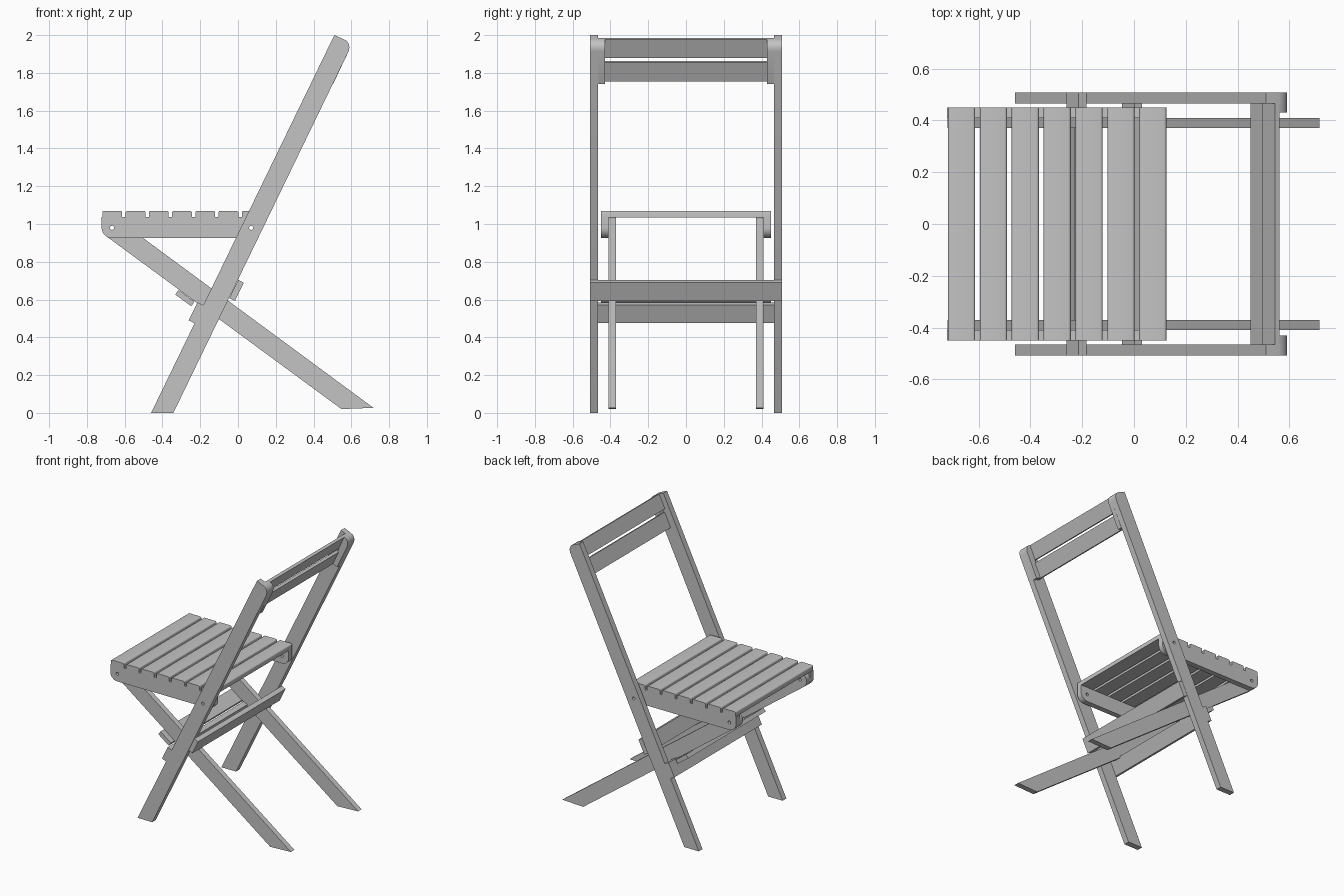
import bpy, bmesh, math
from mathutils import Vector

cube = bpy.data.objects.get("Cube")
if cube:
    bpy.data.objects.remove(cube, do_unlink=True)

GREY = (0.55, 0.55, 0.55, 1)
wood = bpy.data.materials.new("plain_grey")
wood.use_nodes = True
wood.diffuse_color = GREY
wood.node_tree.nodes["Principled BSDF"].inputs["Base Color"].default_value = GREY


def prism(name, profile, y0, y1):
    """Extrude an x-z outline from y0 to y1."""
    bm = bmesh.new()
    face = bm.faces.new([bm.verts.new((x, y0, z)) for x, z in profile])
    top = bmesh.ops.extrude_face_region(bm, geom=[face])["geom"]
    verts = [v for v in top if isinstance(v, bmesh.types.BMVert)]
    bmesh.ops.translate(bm, verts=verts, vec=(0, y1 - y0, 0))
    bmesh.ops.recalc_face_normals(bm, faces=bm.faces)
    mesh = bpy.data.meshes.new(name)
    bm.to_mesh(mesh)
    bm.free()
    mesh.materials.append(wood)
    obj = bpy.data.objects.new(name, mesh)
    bpy.context.collection.objects.link(obj)
    return obj


def arc(cx, cz, r, start, end, steps=8):
    angles = [math.radians(start + (end - start) * i / steps) for i in range(steps + 1)]
    return [(cx + r * math.cos(a), cz + r * math.sin(a)) for a in angles]


def board(name, corner, along, length, thick, y):
    """Cross board: starts at a corner, runs along a direction, thickens to its right."""
    c, d = Vector(corner), Vector(along).normalized()
    n = Vector((d.y, -d.x)) * thick
    e = c + d * length
    return prism(name, [c, e, e + n, c + n], -y, y)


def drill(obj, *centres):
    for x, z in centres:
        cutter = prism("cutter", arc(x, z, 0.011, 0, 337.5, 15), -1, 1)
        cutter.hide_render = True
        mod = obj.modifiers.new("hole", "BOOLEAN")
        mod.object, mod.solver = cutter, "EXACT"
        bpy.context.view_layer.objects.active = obj
        bpy.ops.object.modifier_apply(modifier=mod.name)
        bpy.data.objects.remove(cutter, do_unlink=True)


def smooth(obj):
    bpy.ops.object.select_all(action="DESELECT")
    obj.select_set(True)
    bpy.context.view_layer.objects.active = obj
    bpy.ops.object.shade_smooth_by_angle(angle=math.radians(30))


FRONT_PIVOT, REAR_PIVOT = (-0.667, 0.98), (0.07, 0.98)
R = 0.055
crown = [(0.56, 1.978), (0.577, 1.968), (0.587, 1.952), (0.59, 1.935), (0.586, 1.915)]

# Profiles of the side parts
long_leg = [(-0.46, 0), (0.51, 2.0)] + crown + [(-0.342, 0)]
short_leg = [(0.548, 0.02), (0.717, 0.027)] + arc(*FRONT_PIVOT, 0.054, 54, 234, 12)
rail = ([(-0.722, 1.036)] + arc(*FRONT_PIVOT, R, 180, 270)
        + arc(*REAR_PIVOT, R, 270, 360) + [(0.125, 1.036)])
end_block = [(0.465, 1.758)] + crown + [(0.503, 1.74)]
end_block = [end_block[0]] + crown + [end_block[-1]]

for side, s in (("left", 1), ("right", -1)):
    leg = prism(side + "_long_leg", long_leg, s * 0.465, s * 0.508)
    drill(leg, REAR_PIVOT)
    prop = prism(side + "_short_leg", short_leg, s * 0.37, s * 0.41)
    drill(prop, FRONT_PIVOT)
    bar = prism(side + "_seat_rail", rail, s * 0.41, s * 0.45)
    drill(bar, FRONT_PIVOT, REAR_PIVOT)
    block = prism(side + "_back_block", end_block, s * 0.43, s * 0.465)
    for part in (leg, prop, bar, block):
        smooth(part)

# Seat slats with softened top edges
for i in range(7):
    x0 = -0.718 + i * 0.123
    x1 = x0 + 0.105
    r = 0.01
    outline = ([(x0, 1.034), (x1, 1.034)] + arc(x1 - r, 1.07 - r, r, 0, 90, 4)
               + arc(x0 + r, 1.07 - r, r, 90, 180, 4))
    smooth(prism("seat_slat_%d" % (i + 1), outline, -0.45, 0.45))

# Back slats and the boards that tie the legs together
LEAN = (0.97, 2.0)
CROSS = (-1.238, 0.905)
board("lower_back_slat", (0.45, 1.762), LEAN, 0.112, 0.02, 0.465)
board("upper_back_slat", (0.497, 1.888), LEAN, 0.107, 0.02, 0.465)
board("rear_stretcher", (-0.046, 0.607), LEAN, 0.108, 0.033, 0.508)
board("front_stretcher", (-0.261, 0.49), LEAN, 0.106, 0.035, 0.508)
board("short_leg_stretcher", (-0.23, 0.589), CROSS, 0.105, -0.03, 0.45)
